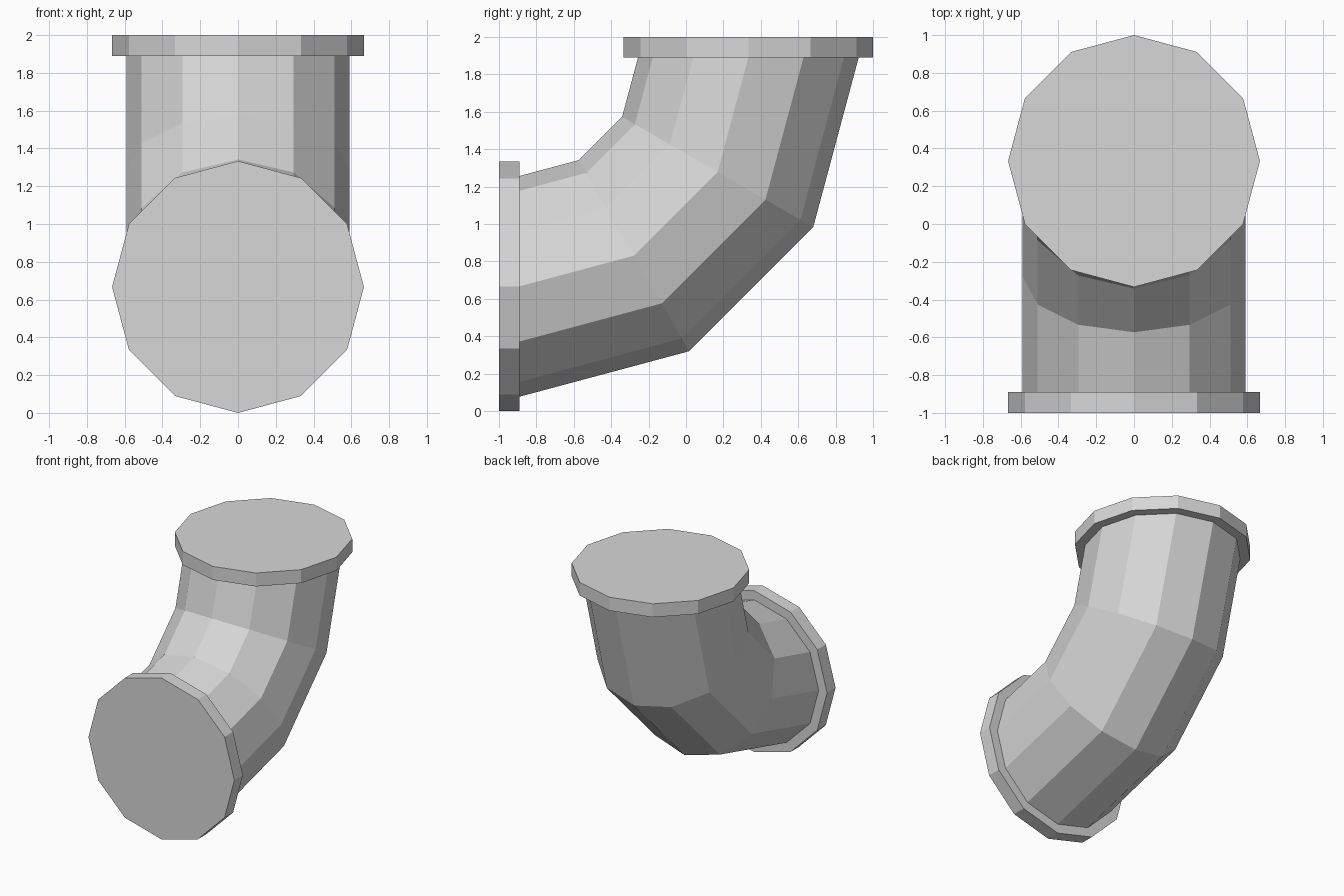
import bpy, bmesh, math
from mathutils import Matrix, Vector

cube = bpy.data.objects.get("Cube")
if cube:
    bpy.data.objects.remove(cube, do_unlink=True)

SIDES = 12
FLANGE_RADIUS = 2 / 3
FLANGE_DEPTH = 0.111
PIPE_RADIUS = 0.59
BEND_RADIUS = 1.222
BEND_STEPS = 3
PIVOT = Vector((0, FLANGE_DEPTH - 1, 2 - FLANGE_DEPTH))  # centre of the bend

grey = bpy.data.materials.new("light_grey")
grey.use_nodes = True
colour = (0.68, 0.68, 0.68, 1)
grey.diffuse_color = colour
grey.node_tree.nodes["Principled BSDF"].inputs["Base Color"].default_value = colour


def finish(name, bm):
    mesh = bpy.data.meshes.new(name)
    bmesh.ops.recalc_face_normals(bm, faces=bm.faces)
    bm.to_mesh(mesh)
    bm.free()
    mesh.materials.append(grey)
    obj = bpy.data.objects.new(name, mesh)
    bpy.context.collection.objects.link(obj)


def flange(name, centre, tilt):
    bm = bmesh.new()
    place = Matrix.Translation(centre) @ Matrix.Rotation(tilt, 4, "X")
    bmesh.ops.create_cone(bm, cap_ends=True, segments=SIDES, radius1=FLANGE_RADIUS,
                          radius2=FLANGE_RADIUS, depth=FLANGE_DEPTH, matrix=place)
    finish(name, bm)


# End flanges
half = FLANGE_DEPTH / 2
flange("front_flange", (0, half - 1, FLANGE_RADIUS), math.pi / 2)
flange("top_flange", (0, 1 - FLANGE_RADIUS, 2 - half), 0)

# Bent pipe: rings swept a quarter turn about the pivot
bm = bmesh.new()
rings = []
for step in range(BEND_STEPS + 1):
    turn = math.radians(90) * step / BEND_STEPS
    outward = Vector((0, math.sin(turn), -math.cos(turn)))
    ring = []
    for side in range(SIDES):
        a = math.tau * side / SIDES
        reach = BEND_RADIUS + PIPE_RADIUS * math.cos(a)
        across = Vector((PIPE_RADIUS * math.sin(a), 0, 0))
        ring.append(bm.verts.new(PIVOT + outward * reach + across))
    rings.append(ring)
for low, high in zip(rings, rings[1:]):
    for i in range(SIDES):
        j = (i + 1) % SIDES
        bm.faces.new((low[i], low[j], high[j], high[i]))
finish("elbow_pipe", bm)
